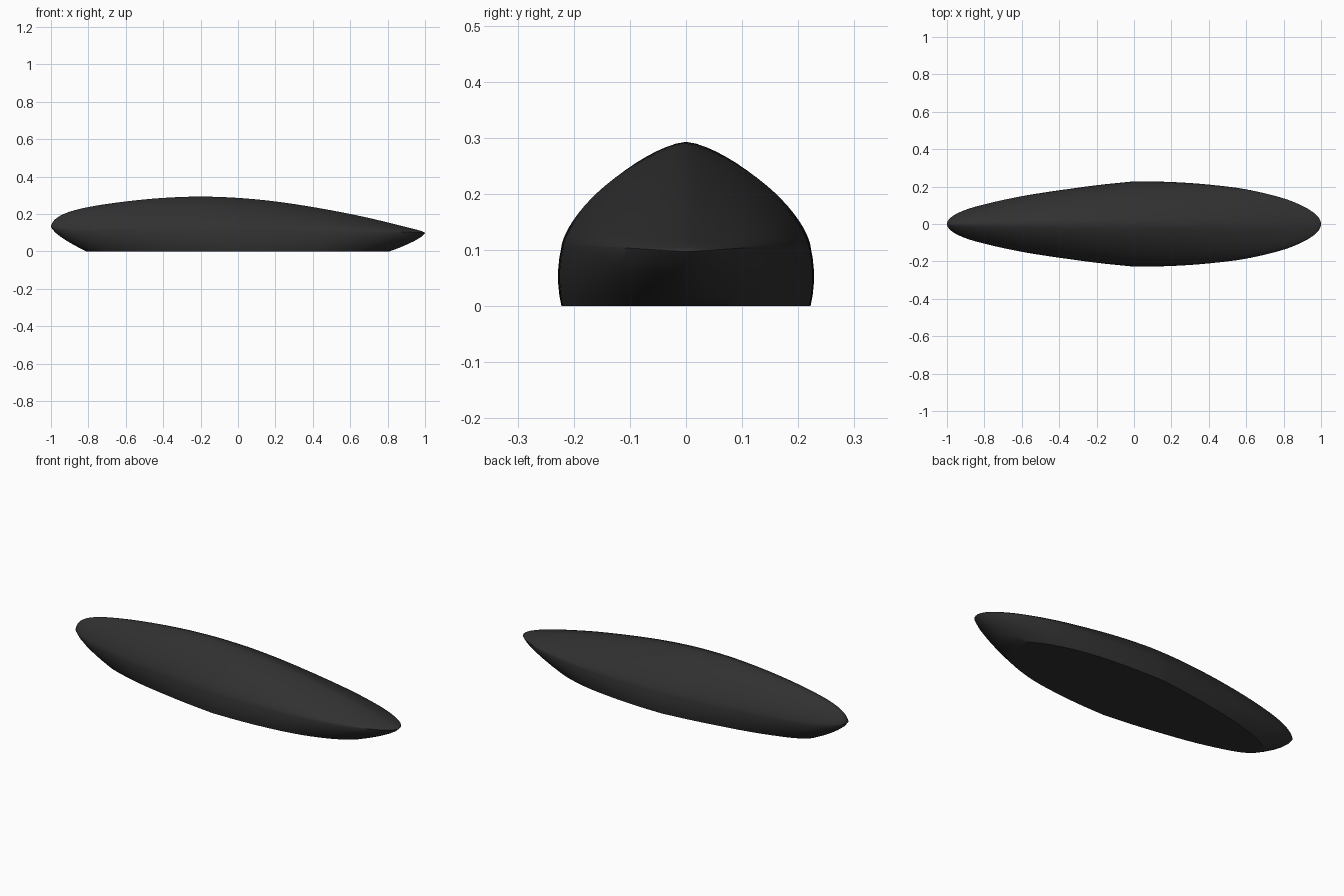
import bpy, bmesh, math

if "Cube" in bpy.data.objects:
    bpy.data.objects.remove(bpy.data.objects["Cube"])

def curve(table, x):
    """Smooth curve through (x, value) points, rounded off at x = +-1."""
    a = [math.asin(p[0]) for p in table]
    v = [p[1] for p in table]
    t = math.asin(max(-1.0, min(1.0, x)))
    n = len(a)
    i = 0
    while i < n - 2 and t > a[i + 1]:
        i += 1

    def slope(k):
        lo, hi = max(k - 1, 0), min(k + 1, n - 1)
        return (v[hi] - v[lo]) / (a[hi] - a[lo])
    h = a[i + 1] - a[i]
    s = (t - a[i]) / h
    return ((2*s**3 - 3*s**2 + 1) * v[i] + (s**3 - 2*s**2 + s) * h * slope(i)
            + (3*s**2 - 2*s**3) * v[i + 1] + (s**3 - s**2) * h * slope(i + 1))

# Half widths of each end, top profile and waist height
WIDTH_LEFT = [(0, .222), (.2, .203), (.4, .178), (.6, .148), (.8, .105), (.9, .076), (1, 0)]
WIDTH_RIGHT = [(0, .222), (.2, .219), (.4, .207), (.6, .184), (.8, .137), (.9, .097), (1, 0)]
TOP = [(-1, .13), (-.96, .185), (-.9, .212), (-.8, .237), (-.6, .267), (-.4, .286), (-.2, .293),
       (0, .286), (.2, .267), (.4, .237), (.6, .2), (.8, .155), (.9, .13), (.97, .112), (1, .097)]
WAIST = [(-1, .13), (-.8, .112), (0, .106), (.8, .105), (1, .097)]
# Lower flank: height fraction, length scale, width scale
FLANK = [(0, .81, 1.0), (.2, .862, 1.018), (.4, .908, 1.027), (.6, .948, 1.027),
         (.8, .98, 1.018), (1, 1, 1)]

def section(u):
    """Half cross-section from the bottom edge up to the ridge."""
    w = max(0, curve(WIDTH_LEFT if u < 0 else WIDTH_RIGHT, abs(u)))
    zm, zt = curve(WAIST, u), curve(TOP, u)
    pts = [(u * lx, w * ky, zm * f) for f, lx, ky in FLANK]
    steps = 18
    for k in range(1, steps + 1):
        s = math.cos(k / steps * math.pi / 2) if k < steps else 0.0
        t = (1 - s ** 1.5) ** .68
        pts.append((u, w * s, zm + (zt - zm) * t))
    return pts

# Body shell: lofted sections, mirrored in y, with a flat bottom
bm = bmesh.new()
cols = 96
rows = []
for c in range(cols + 1):
    u = math.sin((c / cols - .5) * math.pi)
    half = section(u)
    ring = half + [(x, -y, z) for x, y, z in reversed(half[:-1])]
    rows.append([bm.verts.new(p) for p in ring])
for a, b in zip(rows, rows[1:]):
    n = len(a)
    for i in range(n):
        j = (i + 1) % n
        bm.faces.new((a[i], a[j], b[j], b[i]))
bmesh.ops.remove_doubles(bm, verts=bm.verts, dist=1e-5)
bmesh.ops.dissolve_degenerate(bm, edges=bm.edges, dist=1e-5)
bmesh.ops.recalc_face_normals(bm, faces=bm.faces)
mesh = bpy.data.meshes.new("body_shell")
bm.to_mesh(mesh)
bm.free()

mat = bpy.data.materials.new("dark_grey")
mat.diffuse_color = (.03, .03, .03, 1)
mat.use_nodes = True
mat.node_tree.nodes["Principled BSDF"].inputs["Base Color"].default_value = mat.diffuse_color
mesh.materials.append(mat)
body = bpy.data.objects.new("body_shell", mesh)
bpy.context.collection.objects.link(body)
bpy.context.view_layer.objects.active = body
body.select_set(True)
bpy.ops.object.shade_smooth_by_angle(angle=math.radians(35))
